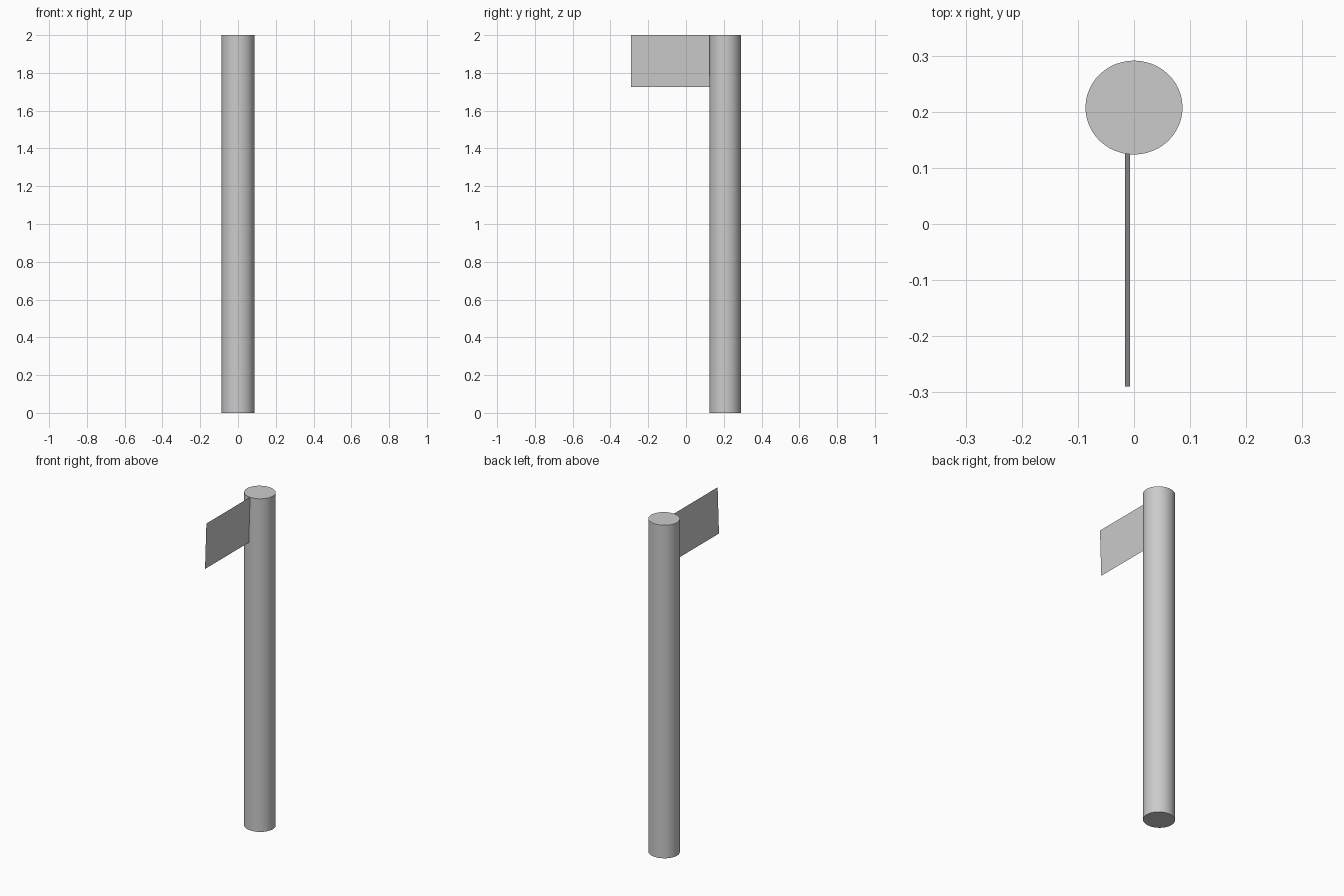
import bpy, bmesh
from mathutils import Matrix

if "Cube" in bpy.data.objects:
    bpy.data.objects.remove(bpy.data.objects["Cube"])

RX, RY, CY, H = 0.0865, 0.0837, 0.2075, 2.0


def make_object(name, bm):
    mesh = bpy.data.meshes.new(name)
    bm.to_mesh(mesh)
    bm.free()
    obj = bpy.data.objects.new(name, mesh)
    bpy.context.collection.objects.link(obj)
    return obj


# Pole: slightly oval closed cylinder, smooth sides with flat caps
bm = bmesh.new()
bmesh.ops.create_cone(bm, cap_ends=True, segments=48, radius1=1, radius2=1, depth=H,
                      matrix=Matrix.Translation((0, CY, H / 2)) @ Matrix.Diagonal((RX, RY, 1, 1)))
pole = make_object("pole", bm)
bpy.context.view_layer.objects.active = pole
pole.select_set(True)
bpy.ops.object.shade_smooth_by_angle()

# Flag: thin sheet leaning slightly, its inner end set into the pole
bm = bmesh.new()
corners = [(-0.016, -0.29, 1.725), (-0.016, 0.25, 1.725), (-0.007, 0.25, H), (-0.007, -0.29, H)]
bm.faces.new([bm.verts.new(c) for c in corners])
make_object("flag", bm)
